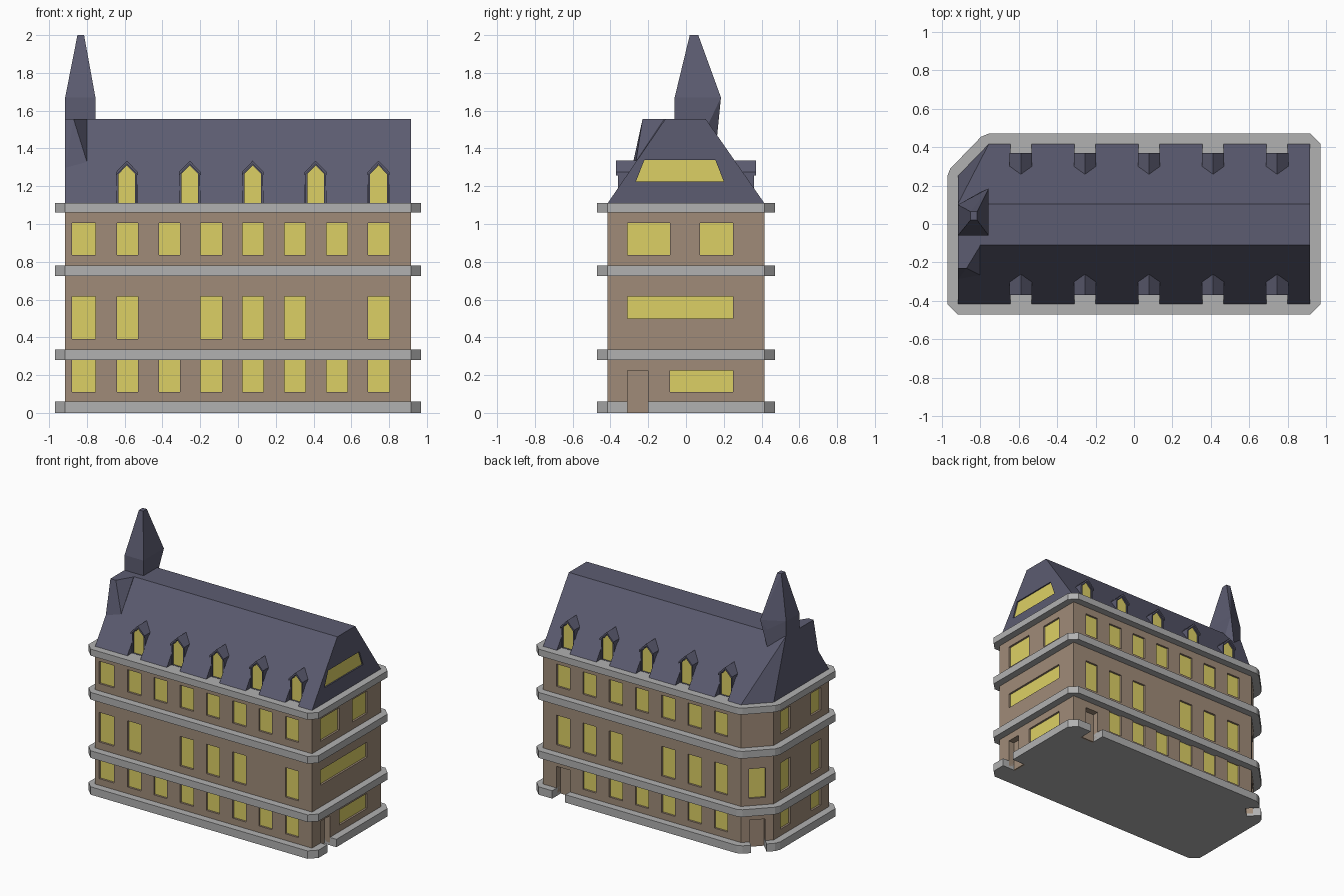
import bpy, bmesh
from mathutils import Vector

if "Cube" in bpy.data.objects:
    bpy.data.objects.remove(bpy.data.objects["Cube"])


def material(name, rgb):
    m = bpy.data.materials.new(name)
    m.diffuse_color = (*rgb, 1)
    m.use_nodes = True
    m.node_tree.nodes["Principled BSDF"].inputs["Base Color"].default_value = m.diffuse_color
    return m


STONE = material("stone", (0.44, 0.44, 0.44))
TAN = material("tan_wall", (0.35, 0.26, 0.19))
SLATE = material("slate", (0.107, 0.107, 0.165))
GLASS = material("lit_glass", (0.72, 0.63, 0.13))


def hulls(name, parts, mat=None):
    """One object made of the convex hull of each point set."""
    mesh = bpy.data.meshes.new(name)
    bm = bmesh.new()
    for pts in parts:
        verts = [bm.verts.new(p) for p in pts]
        bmesh.ops.convex_hull(bm, input=verts)
    bmesh.ops.dissolve_limit(bm, angle_limit=0.01, verts=bm.verts[:], edges=bm.edges[:])
    bmesh.ops.recalc_face_normals(bm, faces=bm.faces[:])
    bm.to_mesh(mesh)
    bm.free()
    ob = bpy.data.objects.new(name, mesh)
    bpy.context.collection.objects.link(ob)
    if mat:
        mesh.materials.append(mat)
    return ob


def cut(ob, parts):
    """Subtract the hulls from the object and drop the cutter."""
    cutter = hulls("cutter", parts, ob.data.materials[0])
    cutter.hide_render = True
    mod = ob.modifiers.new("cut", 'BOOLEAN')
    mod.operation, mod.solver, mod.object = 'DIFFERENCE', 'EXACT', cutter
    bpy.context.view_layer.objects.active = ob
    bpy.ops.object.modifier_apply(modifier=mod.name)
    bpy.data.objects.remove(cutter)


def plan(poly, z0, z1):
    return [(x, y, z) for x, y in poly for z in (z0, z1)]


# Wall frames: origin on the wall, direction along it, outward normal
FRONT = (Vector((0, -.415, 0)), Vector((1, 0, 0)), Vector((0, -1, 0)))
BACK = (Vector((0, .415, 0)), Vector((1, 0, 0)), Vector((0, 1, 0)))
RIGHT = (Vector((.915, 0, 0)), Vector((0, 1, 0)), Vector((1, 0, 0)))
LEFT = (Vector((-.915, 0, 0)), Vector((0, 1, 0)), Vector((-1, 0, 0)))
a, b = Vector((-.915, .25, 0)), Vector((-.755, .415, 0))
along = (b - a).normalized()
CORNER = ((a + b) / 2, along, Vector((-along.y, along.x, 0)))


def prism(frame, shape, d0, d1):
    """Shape given along the wall and in height, pushed between two depths."""
    o, u, n = frame
    return [o + u * s + n * d + Vector((0, 0, z)) for s, z in shape for d in (d0, d1)]


def rect(u0, u1, z0, z1):
    return [(u0, z0), (u1, z0), (u1, z1), (u0, z1)]


# Window layout
F1, F2, F3 = (.11, .28), (.39, .615), (.835, 1.005)
cols = [(-.88, -.755)] + [(-.585 + .2217 * i - .056, -.585 + .2217 * i + .056) for i in range(7)]
windows = []
for i, c in enumerate(cols):
    windows += [(FRONT, rect(*c, *f)) for f in (F1, F3)]
    if i not in (2, 6):
        windows.append((FRONT, rect(*c, *F2)))
    if i > 0:
        windows.append((BACK, rect(*c, *F3)))
        if i != 4:
            windows.append((BACK, rect(*c, *F2)))
        if i < 7:
            windows.append((BACK, rect(*c, *F1)))
for c in ((.05, .17), (-.32, -.2)):
    windows += [(LEFT, rect(*c, *f)) for f in (F1, F2, F3)]
windows += [(RIGHT, rect(-.31, -.085, *F3)), (RIGHT, rect(.075, .25, *F3)),
            (RIGHT, rect(-.31, .25, .5, .615)), (RIGHT, rect(-.085, .25, .11, .225)),
            (CORNER, rect(-.058, .058, *F2))]
doors = [(RIGHT, rect(-.31, -.2, -.05, .225)), (BACK, rect(.69, .80, -.05, .225)),
         (CORNER, rect(-.055, .055, -.05, .225))]
door_cuts = [prism(f, s, -.05, .1) for f, s in doors]

# Walls with recessed openings
FOOT = [(-.915, -.415), (.915, -.415), (.915, .415), (-.755, .415), (-.915, .25)]
walls = hulls("walls", [plan(FOOT, .02, 1.09)], TAN)
cut(walls, [prism(f, s, -.018, .05) for f, s in windows] + door_cuts)
hulls("window_panes", [prism(f, s, -.03, -.015) for f, s in windows], GLASS)
hulls("doors", [prism(f, [(u, max(z, 0)) for u, z in s], -.06, -.047) for f, s in doors], TAN)

# Ledges: footprint pushed out, which bevels each corner
ring = []
for i, p in enumerate(FOOT):
    q = FOOT[(i + 1) % len(FOOT)]
    d = (Vector(q) - Vector(p)).normalized() * .055
    ring += [(v[0] + d.y, v[1] - d.x) for v in (p, q)]
base = hulls("base_ledge", [plan(ring, 0, .06)], STONE)
cut(base, door_cuts)
for name, z0, z1 in (("lower_ledge", .28, .335), ("middle_ledge", .725, .78), ("eaves_ledge", 1.06, 1.11)):
    hulls(name, [plan(ring, z0, z1)], STONE)

# Roof with flat ridge, clipped corner, dormer notches and gable window
top = [(x, y, 1.555) for x in (-.915, .915) for y in (-.11, .105)]
roof = hulls("roof", [[(x, y, 1.1) for x, y in FOOT] + [(x, y, 1.11) for x, y in FOOT] + top], SLATE)
dormer_at = [(f, -.588 + .333 * i) for f in (FRONT, BACK) for i in range(5)]
gable = [(-.265, 1.225), (.2, 1.225), (.155, 1.34), (-.22, 1.34)]
cut(roof, [prism(f, rect(x - .055, x + .055, 1.105, 1.4), -.075, .1) for f, x in dormer_at]
    + [prism(RIGHT, gable, -.012, .05)])
hulls("gable_pane", [prism(RIGHT, gable, -.03, -.01)], GLASS)


# Dormers: pointed bodies, hoods and panes
def pointed(x, w, z0, shoulder, peak):
    return rect(x - w, x + w, z0, shoulder) + [(x, peak)]


dormers = hulls("dormers", [prism(f, pointed(x, .054, 1.105, 1.27, 1.325), -.17, -.055)
                            for f, x in dormer_at], SLATE)
panes = [(f, pointed(x, .044, 1.112, 1.265, 1.31)) for f, x in dormer_at]
cut(dormers, [prism(f, s, -.067, 0) for f, s in panes])
hulls("dormer_panes", [prism(f, s, -.08, -.065) for f, s in panes], GLASS)
hulls("dormer_hoods", [prism(f, [(x, 1.318), (x, 1.335), (x + s * .058, 1.275), (x + s * .058, 1.258)],
                             -.17, -.045) for f, x in dormer_at for s in (-1, 1)], SLATE)

# Raised roof shoulder at the front left end
hulls("roof_shoulder", [[(-.915, -.1, 1.555), (-.80, -.1, 1.555), (-.80, -.115, 1.555),
                         (-.87, -.23, 1.555), (-.915, -.23, 1.555), (-.915, -.29, 1.28),
                         (-.80, -.265, 1.33), (-.80, -.1, 1.4), (-.915, -.1, 1.3)]], SLATE)

# Spire
hulls("spire", [plan([(-.915, -.06), (-.755, -.06), (-.755, .105), (-.915, .1)], 1.5, 1.555)
                + [(-.80, .165, 1.47), (-.80, .165, 1.6)]
                + [(-.915, -.06, 1.67), (-.755, -.06, 1.67), (-.755, .185, 1.67), (-.915, .1, 1.67)]
                + [(x, y, 2) for x in (-.85, -.815) for y in (.02, .065)]], SLATE)
